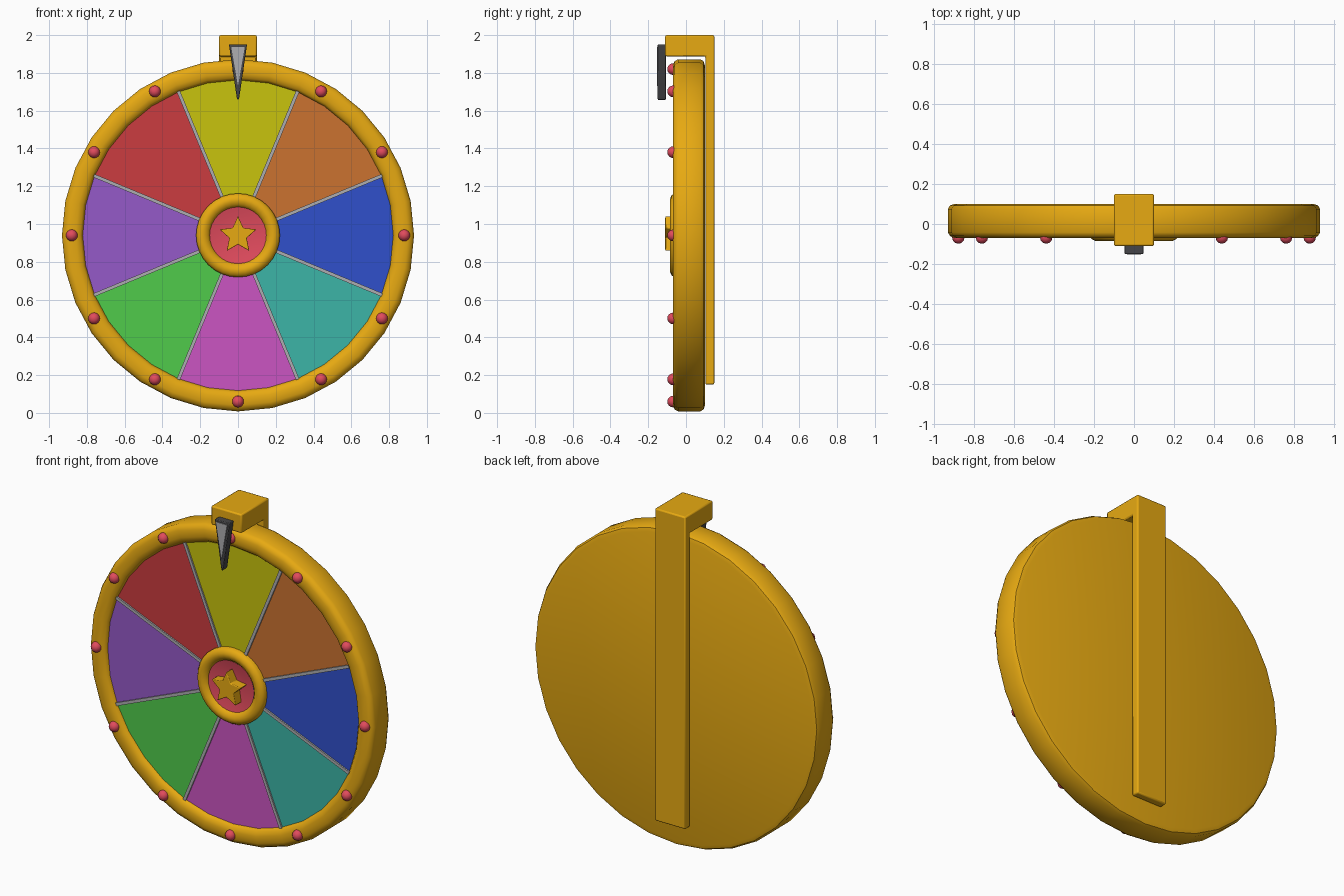
import bpy, bmesh
from math import sin, cos, pi, radians

if "Cube" in bpy.data.objects:
    bpy.data.objects.remove(bpy.data.objects["Cube"])

CZ = 0.94      # wheel centre height
SEG = 32


def material(name, rgb):
    m = bpy.data.materials.new(name)
    m.diffuse_color = (*rgb, 1)
    m.use_nodes = True
    m.node_tree.nodes["Principled BSDF"].inputs["Base Color"].default_value = m.diffuse_color
    return m


GOLD = material("gold", (0.80, 0.40, 0.006))
RED = material("red", (0.75, 0.07, 0.11))
SILVER = material("silver", (0.42, 0.42, 0.44))
DARK = material("dark", (0.06, 0.06, 0.065))


def finish(name, bm, mat, smooth=True, bevel=0):
    bmesh.ops.remove_doubles(bm, verts=bm.verts, dist=1e-5)
    bmesh.ops.recalc_face_normals(bm, faces=bm.faces)
    me = bpy.data.meshes.new(name)
    bm.to_mesh(me)
    bm.free()
    ob = bpy.data.objects.new(name, me)
    bpy.context.collection.objects.link(ob)
    me.materials.append(mat)
    if bevel:
        mod = ob.modifiers.new("bevel", "BEVEL")
        mod.width, mod.segments = bevel, 2
    if smooth:
        bpy.context.view_layer.objects.active = ob
        ob.select_set(True)
        bpy.ops.object.shade_smooth_by_angle(angle=radians(40))
        ob.select_set(False)
    return ob


def polar(r, a, y):
    return (r * sin(a), y, CZ + r * cos(a))


def lathe(name, profile, mat):
    """Revolve (radius, y) points around the wheel axle."""
    bm = bmesh.new()
    vs = [bm.verts.new(polar(r, 0, y)) for r, y in profile]
    es = [bm.edges.new(p) for p in zip(vs, vs[1:])]
    bmesh.ops.spin(bm, geom=vs + es, cent=(0, 0, CZ), axis=(0, 1, 0),
                   angle=2 * pi, steps=SEG)
    return finish(name, bm, mat)


def prism(name, pts, depth, mat, **kw):
    """Extrude a polygon of 3D points along a vector."""
    bm = bmesh.new()
    f = bm.faces.new([bm.verts.new(p) for p in pts])
    g = bmesh.ops.extrude_face_region(bm, geom=[f], use_keep_orig=True)
    bmesh.ops.translate(bm, vec=depth, verts=[v for v in g["geom"]
                        if isinstance(v, bmesh.types.BMVert)])
    return finish(name, bm, mat, **kw)


# Wheel body with rounded rim and flat back
lathe("wheel_rim", [(0, .10), (.90, .10), (.922, .093), (.932, .075), (.932, -.042),
                    (.922, -.06), (.90, -.07), (.86, -.07), (.835, -.062),
                    (.822, -.045), (.822, -.02), (0, -.02)], GOLD)

# Eight coloured panels, clockwise from the top
colors = [(.58, .55, .004), (.60, .17, .03), (.03, .08, .60), (.045, .46, .39),
          (.60, .09, .54), (.08, .60, .07), (.30, .10, .58), (.60, .045, .05)]
for i, c in enumerate(colors):
    mid = i * pi / 4
    arc = [polar(.823, mid + (k - 2) * pi / 16, -.045) for k in range(5)]
    prism(f"panel_{i + 1}", [polar(0, 0, -.045)] + arc, (0, .03, 0),
          material(f"panel_color_{i + 1}", c), smooth=False)

# Divider strips between the panels
for i in range(8):
    a = (i + .5) * pi / 4
    w = .009
    pts = []
    for r, s in ((.18, -w), (.825, -w), (.825, w), (.18, w)):
        x, y, z = polar(r, a, -.054)
        pts.append((x + s * cos(a), y, z - s * sin(a)))
    prism(f"divider_{i + 1}", pts, (0, .02, 0), SILVER, smooth=False)

# Hub: rounded ring, dished centre and star
lathe("hub_ring", [(.222, -.03), (.222, -.062), (.212, -.076), (.195, -.084),
                   (.18, -.084), (.162, -.076), (.148, -.06), (.145, -.04)], GOLD)
lathe("hub_dish", [(.15, -.064), (.11, -.056), (.06, -.051), (0, -.049)], RED)
star = [polar(.048 if k % 2 else .102, k * pi / 5, -.11) for k in range(10)]
prism("hub_star", star, (0, .065, 0), GOLD, bevel=.004)

# Studs around the rim
for i in range(12):
    bm = bmesh.new()
    bmesh.ops.create_uvsphere(bm, u_segments=12, v_segments=8, radius=.031)
    bmesh.ops.translate(bm, vec=polar(.88, i * pi / 6, -.068), verts=bm.verts)
    finish(f"stud_{i + 1}", bm, RED)

# Bracket: back post with an arm over the wheel
prism("bracket", [(-.1, y, z) for y, z in ((.15, .15), (.15, 2), (-.11, 2), (-.11, 1.888),
                                           (.103, 1.888), (.103, .15))],
      (.2, 0, 0), GOLD, bevel=.008)

# Pointer: dark wedge with a pale inset face
prism("pointer", [(-.048, -.15, 1.95), (.048, -.15, 1.95), (.006, -.15, 1.665),
                  (0, -.15, 1.655), (-.006, -.15, 1.665)],
      (0, .043, 0), DARK, bevel=.004)
prism("pointer_face", [(-.036, -.154, 1.938), (.036, -.154, 1.938), (0, -.154, 1.73)],
      (0, .008, 0), SILVER, smooth=False)
